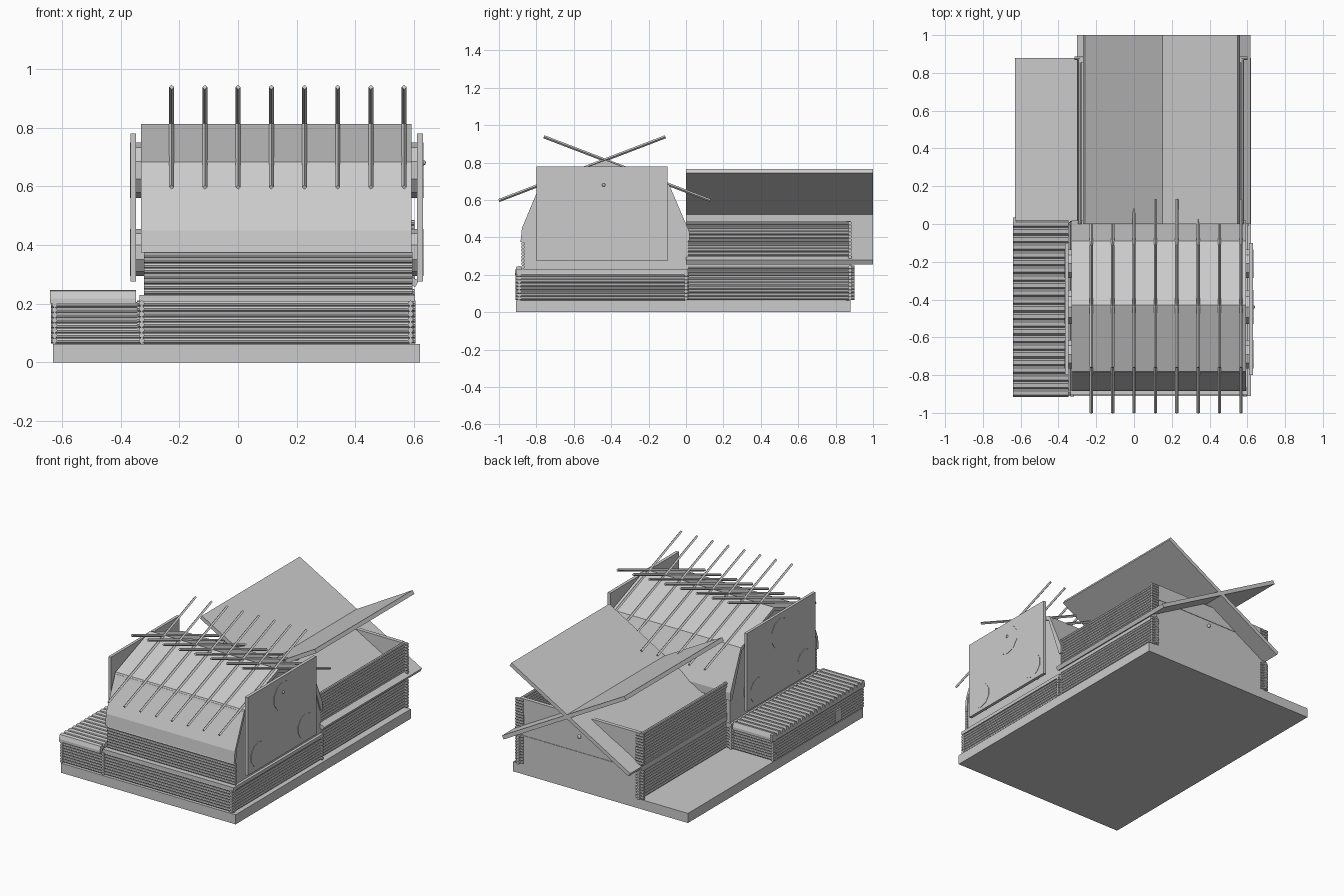
import bpy, bmesh, math
from mathutils import Vector, Matrix

if "Cube" in bpy.data.objects:
    bpy.data.objects.remove(bpy.data.objects["Cube"])


def finish(name, bm):
    bmesh.ops.recalc_face_normals(bm, faces=bm.faces)
    me = bpy.data.meshes.new(name)
    bm.to_mesh(me)
    bm.free()
    ob = bpy.data.objects.new(name, me)
    bpy.context.collection.objects.link(ob)
    return ob


def box(name, x0, x1, y0, y1, z0, z1):
    bm = bmesh.new()
    m = Matrix.Translation(((x0 + x1) / 2, (y0 + y1) / 2, (z0 + z1) / 2)) \
        @ Matrix.Diagonal((x1 - x0, y1 - y0, z1 - z0, 1))
    bmesh.ops.create_cube(bm, size=1, matrix=m)
    return finish(name, bm)


def add_rod(bm, a, b, r, sides=8):
    a, b = Vector(a), Vector(b)
    d = b - a
    m = Matrix.Translation((a + b) / 2) @ d.to_track_quat('Z', 'Y').to_matrix().to_4x4()
    bmesh.ops.create_cone(bm, cap_ends=True, segments=sides, radius1=r, radius2=r,
                          depth=d.length, matrix=m)


def logs(name, a, b, z0, z1, n):
    """Wall of n stacked logs from a to b (x, y)."""
    bm = bmesh.new()
    h = (z1 - z0) / n
    for i in range(n):
        z = z0 + h * (i + .5)
        add_rod(bm, (*a, z), (*b, z), h * .54)
    return finish(name, bm)


def prism(name, pts, axis, lo, hi):
    """Extrude a profile: axis 'x' takes (y, z) points, 'y' takes (x, z)."""
    bm = bmesh.new()
    put = (lambda p, t: (t, p[0], p[1])) if axis == 'x' else (lambda p, t: (p[0], t, p[1]))
    f = bm.faces.new([bm.verts.new(put(p, lo)) for p in pts])
    r = bmesh.ops.extrude_face_region(bm, geom=[f])
    d = Vector((hi - lo, 0, 0)) if axis == 'x' else Vector((0, hi - lo, 0))
    bmesh.ops.translate(bm, verts=[v for v in r['geom'] if isinstance(v, bmesh.types.BMVert)], vec=d)
    return finish(name, bm)


def ball(name, c, r):
    bm = bmesh.new()
    bmesh.ops.create_uvsphere(bm, u_segments=10, v_segments=6, radius=r,
                              matrix=Matrix.Translation(c))
    return finish(name, bm)


# ground slab
box("base_slab", -.63, .62, -.91, .88, 0, .062)

# front hall, lower storey
box("front_core", -.32, .585, -.885, -.005, .06, .215)
logs("front_lower_logs", (-.345, -.892), (.6, -.892), .065, .21, 8)
logs("front_rear_logs", (-.345, 0), (.605, 0), .065, .21, 8)
logs("front_right_logs", (.588, -.912), (.588, .015), .065, .21, 8)
logs("front_left_logs", (-.328, -.912), (-.328, .015), .065, .21, 8)
box("front_sill", -.335, .603, -.905, .012, .208, .23)

# front hall, upper storey and double-pitch roof
prism("front_upper_body", [(-.87, .22), (-.87, .44), (-.785, .672), (-.43, .80), (-.09, .672),
                           (.01, .43), (.01, .22)], 'x', -.32, .585)
logs("front_upper_logs", (-.32, -.872), (.595, -.872), .232, .375, 8)
prism("front_roof", [(-.885, .375), (-.877, .45), (-.78, .682), (-.43, .813), (-.09, .682),
                     (.018, .43), (.018, .38), (0, .38), (-.1, .66), (-.43, .79), (-.77, .66),
                     (-.86, .45), (-.865, .375)], 'x', -.33, .592)

# crossed roof poles
bm = bmesh.new()
for i in range(8):
    x = -.226 + .1132 * i
    for s in (0, 1):
        a, b = [(-.87 - y if s else y, z) for y, z in ((-1.0, .597), (-.11, .938))]
        add_rod(bm, (x, *a), (x, *b), .0085, 4)
finish("roof_poles", bm)

# gable shields with round spacers
for side, x0, x1, inner, outer in (("right", .61, .63, .57, .632), ("left", -.348, -.366, -.31, -.368)):
    box(side + "_shield", min(x0, x1), max(x0, x1), -.80, -.10, .275, .78)
    bm = bmesh.new()
    for y, z, r in ((-.44, .655, .095), (-.69, .375, .08), (-.21, .375, .08)):
        add_rod(bm, (inner, y, z), (outer, y, z), r, 10)
    finish(side + "_shield_discs", bm)
ball("shield_knob", (.632, -.44, .68), .009)

# rear hall walls: two log bands with a sill between
for side, x in (("left", -.287), ("right", .573)):
    logs(f"rear_{side}_lower_logs", (x, 0), (x, .90), .065, .25, 10)
    box(f"rear_{side}_sill", x - .012, x + .012, 0, .885, .245, .292)
    logs(f"rear_{side}_upper_logs", (x, 0), (x, .87), .285, .485, 11)
    for zone, z0, z1, n in (("lower", .065, .25, 10), ("upper", .285, .485, 11)):
        logs(f"rear_{side}_{zone}_corner_ends", (x - .028, .877), (x + .028, .877), z0, z1, n)
box("rear_wall_lower", -.285, .57, .855, .88, .06, .25)
box("rear_wall_middle", -.285, .57, .855, .877, .25, .385)
box("rear_wall_upper", -.285, .57, .855, .88, .385, .488)
ball("rear_wall_knob", (.147, .88, .35), .012)

# rear hall crossed roof slabs
for name, (xa, xb) in (("rear_roof_slab_a", (-.295, .555)), ("rear_roof_slab_b", (.61, -.265))):
    a, b = Vector((xa, .267)), Vector((xb, .755))
    d = (b - a).normalized()
    n = Vector((-d.y, d.x)) * .0125
    prism(name, [a + n, b + n, b - n, a - n], 'y', 0, 1.0)

# low annex
logs("annex_left_logs", (-.625, -.912), (-.625, .012), .065, .205, 8)
logs("annex_front_logs", (-.637, -.892), (-.34, -.892), .065, .205, 8)
logs("annex_rear_logs", (-.637, -.004), (-.34, -.004), .065, .205, 8)
box("annex_core", -.622, -.33, -.885, -.008, .06, .2)
box("annex_window", -.638, -.62, -.68, -.615, .075, .15)

# annex ribbed roof
bm = bmesh.new()
ribs, y0, pitch = 23, -.915, .0407
prof = []
for i in range(ribs):
    y = y0 + i * pitch
    prof += [(y, .218), (y + .009, .243), (y + .03, .247)]
prof += [(y0 + ribs * pitch, .218), (y0 + ribs * pitch, .2), (y0, .2)]
bm.free()
prism("annex_roof", prof, 'x', -.64, -.347)
box("annex_roof_end", -.64, -.625, .005, .035, .2, .245)
